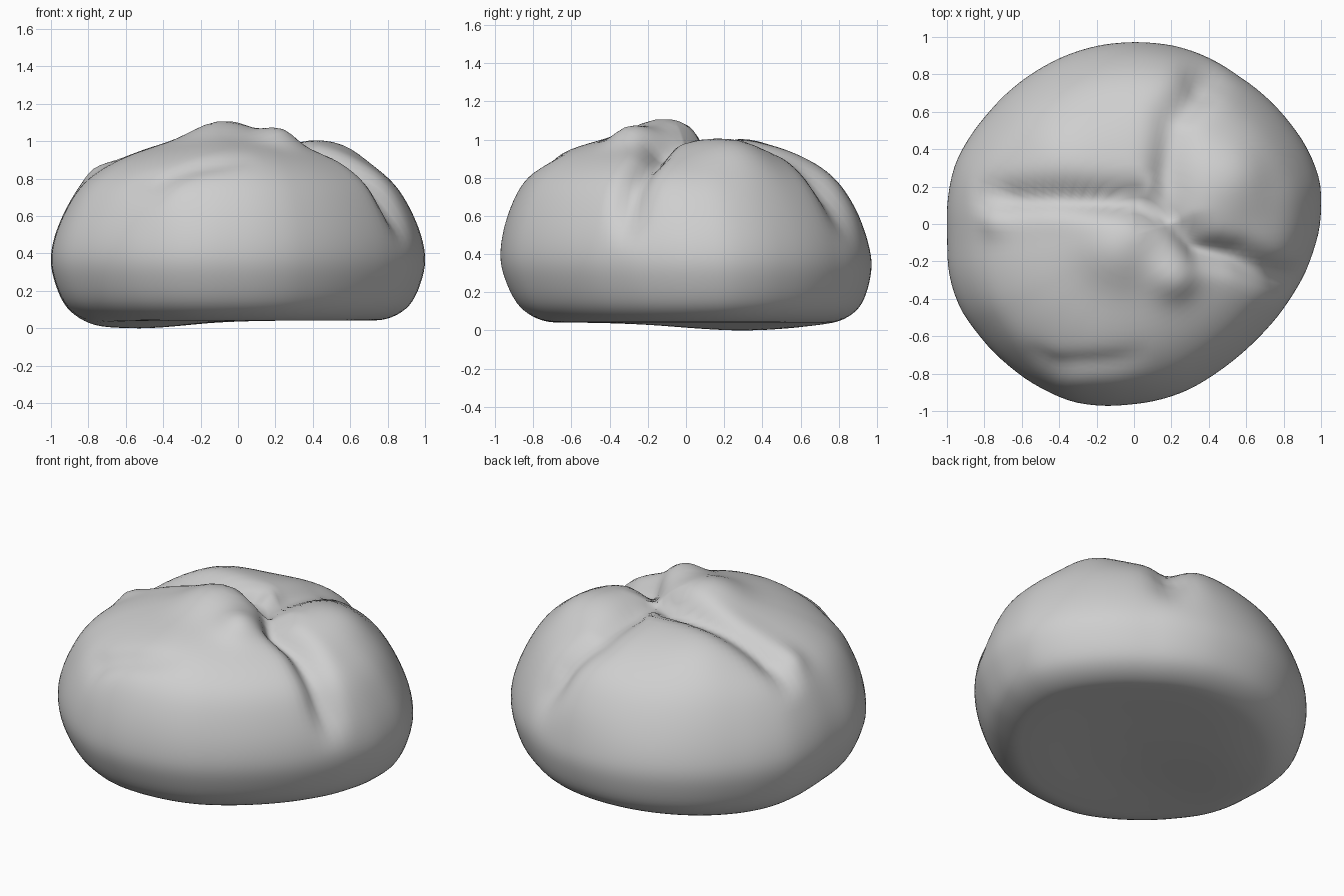
import bpy, bmesh, math
from mathutils import Vector

cube = bpy.data.objects.get("Cube")
if cube:
    bpy.data.objects.remove(cube)

SEGMENTS, STEPS = 120, 5

# Plan outline and side profile (radius factor, height) of the bun
OUTLINE = [(1, .1), (.96, .35), (.72, .67), (.35, .92), (.02, .98), (-.32, .93),
           (-.64, .75), (-.91, .44), (-1, .2), (-.99, -.35), (-.84, -.58),
           (-.68, -.75), (-.45, -.9), (-.24, -.97), (.17, -.93), (.42, -.8),
           (.67, -.59), (.85, -.36), (.95, -.15)]
PROFILE = [(0, .065), (.35, .06), (.65, .05), (.8, .06), (.915, .13), (.98, .26),
           (1, .4), (.955, .57), (.855, .75), (.72, .865), (.52, .955), (.28, 1.01), (0, 1.03)]

# Folds: width and points (x, y, depth)
FOLDS = [
    (.08, [(.2, .1, .1), (0, .19, .11), (-.45, .2, .08), (-.7, .19, .08), (-.88, .2, 0)]),
    (.1, [(.2, .1, .08), (.18, .35, .08), (.2, .6, .06), (.34, .76, .08), (.45, .86, .03)]),
    (.08, [(.2, .1, .08), (.36, -.08, .12), (.56, -.13, .11), (.78, -.25, .08), (.9, -.3, .03)]),
    (.06, [(-.6, -.62, 0), (-.42, -.72, .03), (-.1, -.68, .02), (.1, -.62, 0)]),
]
# Raised lips and swollen lobes: x, y, height, spread
BUMPS = [(-.08, -.06, .09, .2), (.2, -.22, .07, .12), (.5, .3, .07, .2),
         (-.38, .42, .05, .25), (-.75, .06, .03, .08), (-.38, -.8, .01, .12),
         (-.05, -.58, .02, .3), (.15, .68, .03, .3)]


def outline_radius(angle):
    ray = Vector((math.cos(angle), math.sin(angle)))
    for i, p in enumerate(OUTLINE):
        a, b = Vector(p), Vector(OUTLINE[(i + 1) % len(OUTLINE)])
        edge = b - a
        den = ray.x * edge.y - ray.y * edge.x
        dist = (a.x * edge.y - a.y * edge.x) / den if abs(den) > 1e-9 else 0
        t = (ray * dist - a).dot(edge) / edge.length_squared
        if dist > 0 and -1e-6 <= t <= 1 + 1e-6:
            return dist
    return 1


def smooth_profile():
    pts = [Vector(p) for p in PROFILE]
    for i in range(len(pts) - 1):
        p1, p2 = pts[i], pts[i + 1]
        m1 = (p2 - pts[i - 1]) / 2 if i else p2 - p1
        m2 = (pts[i + 2] - p1) / 2 if i + 2 < len(pts) else p2 - p1
        for s in range(STEPS):
            t = s / STEPS
            yield (p1 * (2*t**3 - 3*t*t + 1) + m1 * (t**3 - 2*t*t + t)
                   + p2 * (3*t*t - 2*t**3) + m2 * (t**3 - t*t))
    yield pts[-1]


def fold_depth(x, y):
    deepest, p = 0, Vector((x, y))
    for width, points in FOLDS:
        for a, b in zip(points, points[1:]):
            start, edge = Vector(a[:2]), Vector(b[:2]) - Vector(a[:2])
            t = max(0, min(1, (p - start).dot(edge) / edge.length_squared))
            gap = (p - start - edge * t).length
            depth = a[2] + (b[2] - a[2]) * t
            deepest = max(deepest, depth * math.exp(-(gap / width) ** 2))
    return deepest


def hill(co, x, y, height, spread):
    return height * math.exp(-((co.x - x)**2 + (co.y - y)**2) / spread**2)


def sculpt(co):
    # Press in the folds and raise their lips on the upper half
    t = max(0, min(1, (co.z - .4) / .25))
    fade = t * t * (3 - 2 * t)
    inward = (Vector((0, 0, .3)) - co).normalized()
    lift = sum(hill(co, *bump) for bump in BUMPS)
    out = co + inward * (fade * (fold_depth(co.x, co.y) - lift))
    # Lean the whole bun towards the front, and sag its underside to one side
    out.y -= .08 * (co.z - .4)
    out.z -= hill(co, -.5, .25, .05, .45) * max(0, 1 - co.z / .4)
    return out


# Bun body made of rings closed at both poles, with a softened outline
bm = bmesh.new()
angles = [2 * math.pi * i / SEGMENTS for i in range(SEGMENTS)]
sharp = [outline_radius(a) for a in angles]
radii = [sum(sharp[(i + k) % SEGMENTS] for k in range(-3, 4)) / 7 + .004
         for i in range(SEGMENTS)]
rows = list(smooth_profile())
bottom = bm.verts.new(sculpt(Vector((0, 0, rows[0].y))))
top = bm.verts.new(sculpt(Vector((0, 0, rows[-1].y))))
rings = []
for factor, z in rows[1:-1]:
    rings.append([bm.verts.new(sculpt(Vector((factor * r * math.cos(a),
                                              factor * r * math.sin(a), z))))
                  for a, r in zip(angles, radii)])
for i in range(SEGMENTS):
    j = (i + 1) % SEGMENTS
    bm.faces.new((bottom, rings[0][j], rings[0][i]))
    bm.faces.new((top, rings[-1][i], rings[-1][j]))
    for low, high in zip(rings, rings[1:]):
        bm.faces.new((low[i], low[j], high[j], high[i]))

# Rest on the ground, centred
for axis in range(3):
    values = [v.co[axis] for v in bm.verts]
    shift = min(values) if axis == 2 else (min(values) + max(values)) / 2
    for v in bm.verts:
        v.co[axis] -= shift
for f in bm.faces:
    f.smooth = True
bmesh.ops.recalc_face_normals(bm, faces=bm.faces)
mesh = bpy.data.meshes.new("bun_body")
bm.to_mesh(mesh)
bm.free()
bun = bpy.data.objects.new("bun_body", mesh)
bpy.context.collection.objects.link(bun)

# Plain light grey
grey = bpy.data.materials.new("light_grey")
grey.use_nodes = True
colour = (.62, .62, .62, 1)
grey.diffuse_color = colour
grey.node_tree.nodes["Principled BSDF"].inputs["Base Color"].default_value = colour
mesh.materials.append(grey)
